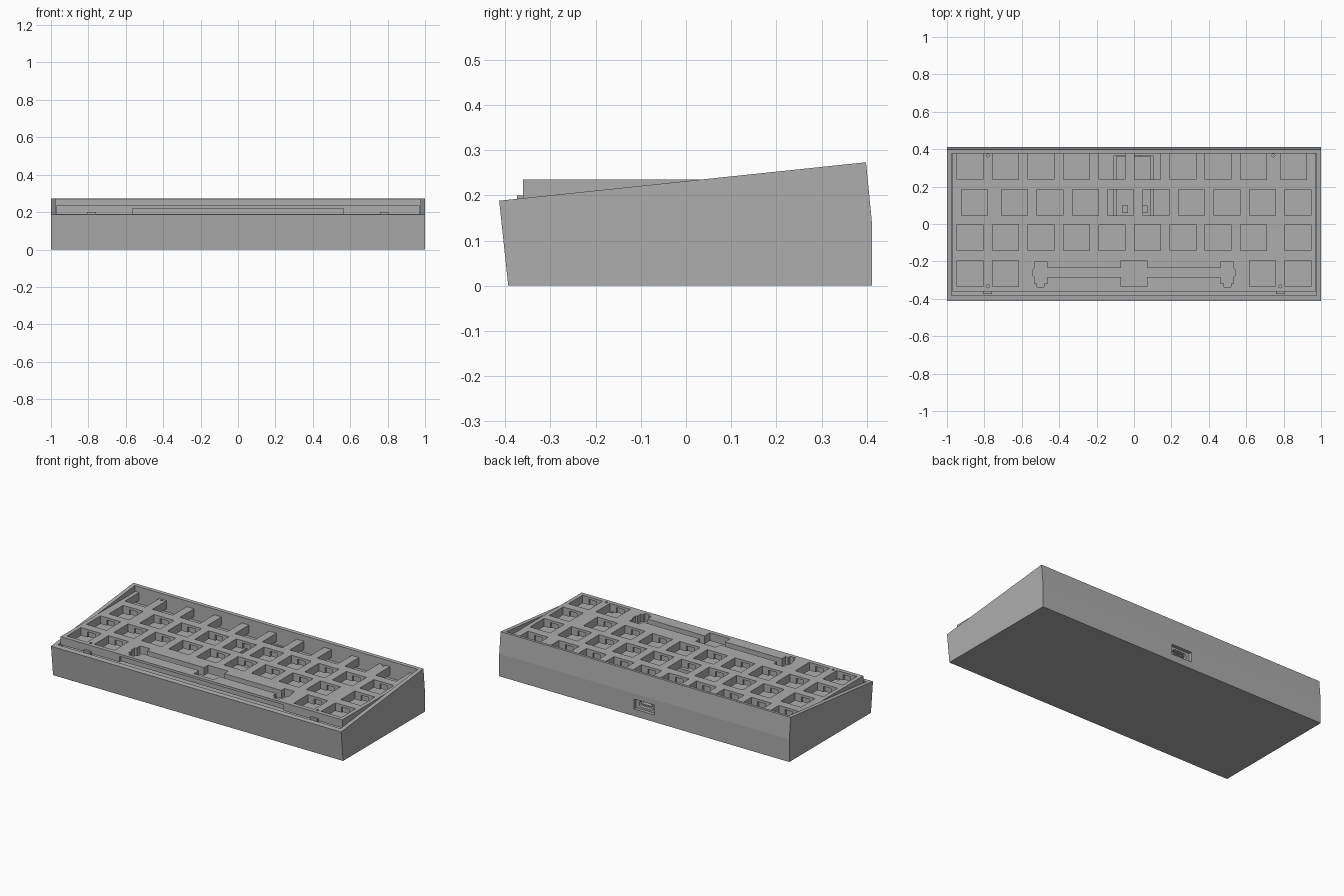
import bpy, bmesh, math
from mathutils import Matrix

if "Cube" in bpy.data.objects:
    bpy.data.objects.remove(bpy.data.objects["Cube"])

grey = bpy.data.materials.new("case grey")
grey.diffuse_color = (0.42, 0.42, 0.42, 1)
grey.use_nodes = True
grey.node_tree.nodes["Principled BSDF"].inputs["Base Color"].default_value = grey.diffuse_color


def finish(name, bm):
    bmesh.ops.recalc_face_normals(bm, faces=bm.faces)
    me = bpy.data.meshes.new(name)
    bm.to_mesh(me)
    bm.free()
    me.materials.append(grey)
    ob = bpy.data.objects.new(name, me)
    bpy.context.collection.objects.link(ob)
    return ob


def add_box(bm, x0, x1, y0, y1, z0, z1):
    m = Matrix.Translation(((x0 + x1) / 2, (y0 + y1) / 2, (z0 + z1) / 2))
    bmesh.ops.create_cube(bm, size=1, matrix=m @ Matrix.Diagonal((x1 - x0, y1 - y0, z1 - z0, 1)))


def boxes(name, *dims):
    bm = bmesh.new()
    for d in dims:
        add_box(bm, *d)
    return finish(name, bm)


def extrude(name, pts, vec):
    bm = bmesh.new()
    f = bm.faces.new([bm.verts.new(p) for p in pts])
    r = bmesh.ops.extrude_face_region(bm, geom=[f])
    bmesh.ops.translate(bm, vec=vec, verts=[v for v in r["geom"] if isinstance(v, bmesh.types.BMVert)])
    return finish(name, bm)


def cut(ob, *cutters):
    for c in cutters:
        mod = ob.modifiers.new("cut", 'BOOLEAN')
        mod.operation, mod.solver, mod.object = 'DIFFERENCE', 'EXACT', c
        dg = bpy.context.evaluated_depsgraph_get()
        dg.update()
        me = bpy.data.meshes.new_from_object(ob.evaluated_get(dg))
        ob.modifiers.clear()
        ob.data = me
        bpy.data.objects.remove(c)


def stadium(name, cx, cz, w, h, y0, y1):
    # rounded slot outline in xz, extruded along y
    r = h / 2
    pts = []
    for s, a0 in ((1, -90), (-1, 90)):
        for i in range(7):
            a = math.radians(a0 + i * 30)
            pts.append((cx + s * (w / 2 - r) + r * math.cos(a), y0, cz + r * math.sin(a)))
    return extrude(name, pts, (0, y1 - y0, 0))


# Case: wedge profile with open tray, controller pocket and rear port recess
TOP, BOT, BACK = 0.235, 0.185, 0.377
profile = [(-0.393, 0), (0.411, 0), (0.411, 0.14), (0.398, 0.273), (-0.413, 0.188)]
case = extrude("case", [(-1, y, z) for y, z in profile], (2, 0, 0))
cut(case,
    boxes("tray_cut", (-0.975, 0.975, -0.382, BACK, 0.165, 0.5)),
    boxes("pocket_cut", (-0.107, 0.102, 0.03, 0.365, 0.05, 0.3)),
    boxes("port_recess_cut", (-0.07, 0.07, 0.39, 0.5, 0.044, 0.106)),
    stadium("port_slot_cut", 0, 0.075, 0.1, 0.038, 0.35, 0.45))

# Plate with key holes: 10.25 unit layout
U, LEFT = 0.1895, -0.971
H = 0.0695
rows = [
    (0.307, [0.5 + i for i in range(9)] + [9.625]),
    (0.115, [0.625] + [1.75 + i for i in range(9)]),
    (-0.072, [0.5 + i for i in range(9)] + [9.75]),
    (-0.264, [0.5, 1.5, 8.75, 9.75]),
]
plate = boxes("switch_plate", (-0.971, 0.971, -0.36, BACK - 0.0003, BOT, TOP))
holes, notches = [], []
for y, cols in rows:
    for c in cols:
        x = LEFT + c * U
        y1 = y + H + (0.01 if y > 0.3 else 0)
        holes.append((x - H, x + H, y - H, y1, 0.1, 0.4))
        notches.append((x - 0.026, x + 0.026, y - H - 0.011, y + H + 0.011, 0.1, 0.22))

# Space bar cut-out: switch square, wire channel and stabiliser pads
half = [(0.0695, -0.195), (0.0695, -0.235), (0.463, -0.235), (0.463, -0.203), (0.532, -0.203),
        (0.532, -0.235), (0.541, -0.245), (0.541, -0.275), (0.532, -0.283), (0.532, -0.318),
        (0.518, -0.318), (0.518, -0.337), (0.482, -0.337), (0.482, -0.318), (0.463, -0.318),
        (0.463, -0.283), (0.0695, -0.283), (0.0695, -0.334)]
outline = half + [(-x, y) for x, y in reversed(half)]
space = extrude("space_cut", [(x, y, 0.1) for x, y in outline], (0, 0, 0.3))

# Screw holes
bm = bmesh.new()
for x, y in ((-0.782, -0.333), (0.782, -0.333), (-0.782, 0.367), (0.745, 0.367)):
    bmesh.ops.create_cone(bm, cap_ends=True, segments=16, radius1=0.008, radius2=0.008,
                          depth=0.3, matrix=Matrix.Translation((x, y, 0.25)))
screws = finish("screw_cut", bm)
cut(plate, boxes("hole_cut", *holes), boxes("notch_cut", *notches), space, screws,
    boxes("front_recess_cut", (-0.565, 0.565, -0.4, -0.345, 0.1, 0.22)))

# Front locating tabs in the gap ahead of the plate
boxes("front_tabs", *[(s * 0.782 - 0.024, s * 0.782 + 0.024, -0.374, -0.355, 0.16, 0.2) for s in (-1, 1)])

# Controller board with two buttons and rear connector
boxes("controller_board", (-0.095, 0.09, 0.04, 0.36, 0.085, 0.1))
boxes("board_buttons", *[(x - 0.016, x + 0.016, 0.06, 0.1, 0.1, 0.115) for x in (-0.047, 0.055)])
boxes("port_tongue", (-0.033, 0.033, 0.34, 0.388, 0.071, 0.079))
